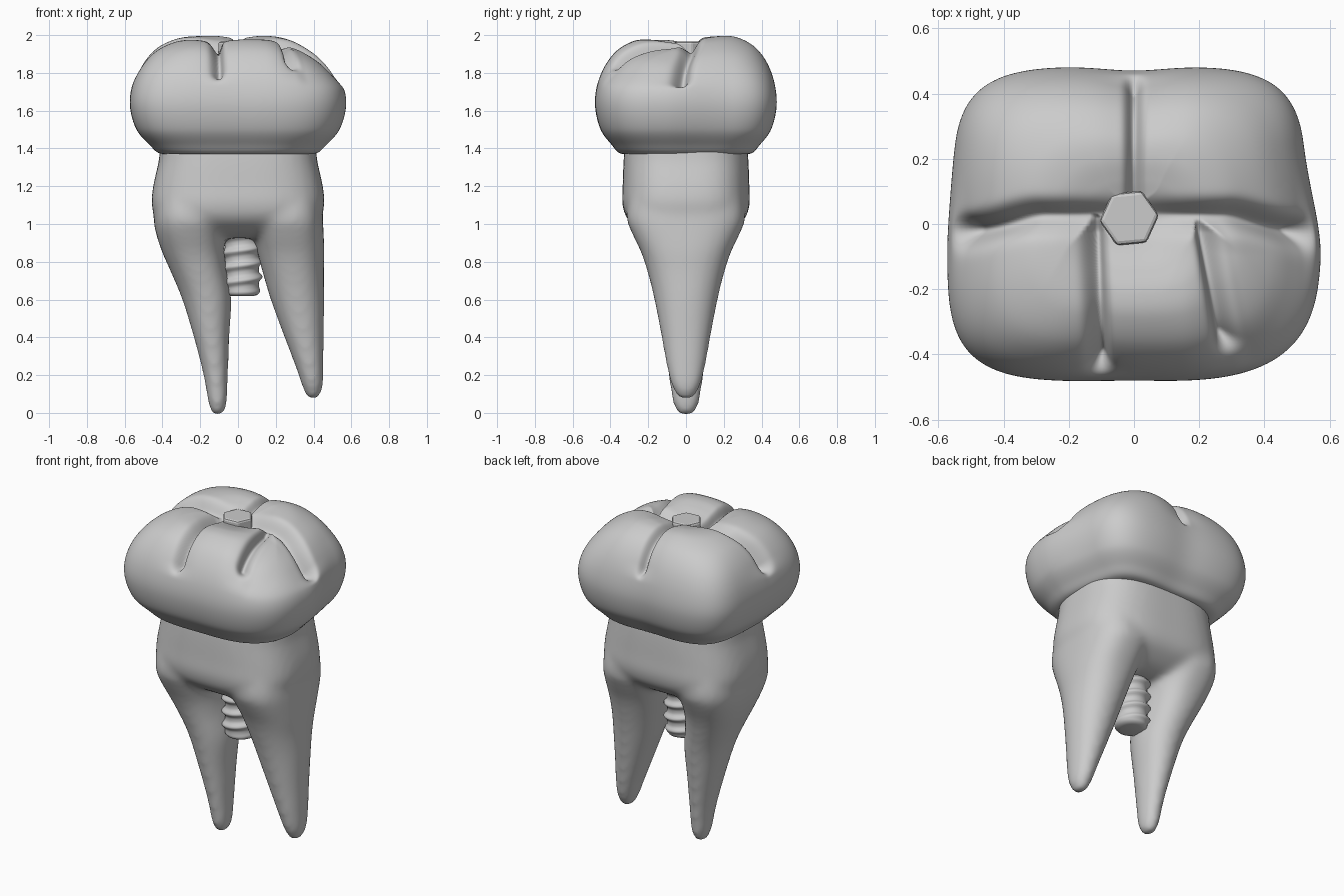
import bpy, math
from mathutils import Vector

if "Cube" in bpy.data.objects:
    bpy.data.objects.remove(bpy.data.objects["Cube"])

enamel = bpy.data.materials.new("enamel")
enamel.diffuse_color = (.88, .87, .85, 1)
enamel.use_nodes = True
enamel.node_tree.nodes["Principled BSDF"].inputs["Base Color"].default_value = enamel.diffuse_color


def smooth(a, b, v):
    t = min(1, max(0, (v - a) / (b - a)))
    return t * t * (3 - 2 * t)


def curve(rows, steps):
    """Catmull-Rom samples through rows of numbers."""
    pts = [Vector(r) for r in rows]
    pts = [pts[0]] + pts + [pts[-1]]
    out = []
    for i in range(1, len(pts) - 2):
        p0, p1, p2, p3 = pts[i - 1:i + 3]
        for k in range(steps):
            t = k / steps
            out.append(0.5 * (2 * p1 + (p2 - p0) * t + (2 * p0 - 5 * p1 + 4 * p2 - p3) * t * t
                              + (3 * p1 - p0 - 3 * p2 + p3) * t ** 3))
    return out + [pts[-2]]


def oval(angle, rx, ry, n):
    c, s = math.cos(angle), math.sin(angle)
    r = ((abs(c) / rx) ** n + (abs(s) / ry) ** n) ** (-1 / n)
    return c * r, s * r


def loft(rings, verts, faces):
    base, m = len(verts), len(rings[0])
    for ring in rings:
        verts.extend(ring)
    for i in range(len(rings) - 1):
        for j in range(m):
            a, b = base + i * m + j, base + i * m + (j + 1) % m
            faces.append((a, b, b + m, a + m))
    faces.append(tuple(base + j for j in reversed(range(m))))
    faces.append(tuple(base + (len(rings) - 1) * m + j for j in range(m)))


def make(name, verts, faces):
    me = bpy.data.meshes.new(name)
    me.from_pydata(verts, [], faces)
    me.polygons.foreach_set("use_smooth", [True] * len(me.polygons))
    me.materials.append(enamel)
    ob = bpy.data.objects.new(name, me)
    bpy.context.collection.objects.link(ob)
    return ob


# Crown: rounded-box dome with cusps and carved fissures
profile = [(.3, 1.40), (.6, 1.375), (.73, 1.375), (.82, 1.42), (.94, 1.50), (1, 1.62), (.98, 1.74),
           (.9, 1.85), (.77, 1.935), (.6, 1.985), (.45, 1.997), (.3, 1.985), (.15, 1.965), (.01, 1.955)]
# fissures: start, end, width, depth
fissures = [((-.13, .02), (-.11, -.43), .028, .07), ((.22, .02), (.29, -.36), .028, .07),
            ((0, .02), (0, .45), .022, .05)]


def seg_dist(x, y, a, b):
    a, b, p = Vector(a), Vector(b), Vector((x, y))
    t = min(1, max(0, (p - a).dot(b - a) / (b - a).length_squared))
    return (p - a - (b - a) * t).length


def crown_point(f, z, angle):
    c, s = math.cos(angle), math.sin(angle)
    corner = 4.3 - 1.0 * smooth(0, .3, c) * smooth(0, .3, -s)
    n = 2.4 + (corner - 2.4) * smooth(.3, .95, f)
    x, y = oval(angle, .572 * f, .482 * f, n)
    x *= 1 - (.08 if x > 0 else .03) * smooth(-.1, .25, y)
    y *= 1 - .025 * math.exp(-(x / .13) ** 2) * (1 if y > 0 else .2)
    if z < 1.6:
        return Vector((x, y, z))
    # Right side and the small front right cusp sit lower
    drop = (.04 * smooth(.15, .45, x) + .02 * smooth(.03, -.03, y)) * smooth(1.62, 1.9, z)
    split = x - .22 + .2 * min(0, y)
    drop += .022 * smooth(0, .07, split) * smooth(.05, -.1, y) * smooth(1.7, 1.92, z)
    p = Vector((x, y, z - drop))
    # Main fissure runs left to right, its back wall steeper
    d = y - (.03 - .05 * smooth(.3, .55, abs(x)))
    cut = .08 * math.exp(-(d / (.035 if d > 0 else .045)) ** 2) + .012 * math.exp(-(d / .12) ** 2)
    cut *= 1 - .5 * math.exp(-((x + .015) ** 2 + (y - .02) ** 2) / .02)
    for a, b, w, depth in fissures:
        e = seg_dist(x, y, a, b)
        cut = max(cut, depth * math.exp(-(e / w) ** 2) + .015 * math.exp(-(e / .08) ** 2))
    cut *= smooth(1.74, 1.84, z)
    return p - (p - Vector((0, 0, 1.3))).normalized() * cut


M = 320
v, fc = [], []
loft([[crown_point(q[0], q[1], 2 * math.pi * j / M) for j in range(M)] for q in curve(profile, 10)], v, fc)
make("crown", v, fc)

# Root trunk and two tapering roots: z, centre x, half width, half depth
trunk = [(.925, .01, .22, .14), (.955, .01, .33, .22), (1.02, 0, .425, .305), (1.1, 0, .457, .337),
         (1.2, 0, .449, .335), (1.34, 0, .418, .33), (1.42, 0, .41, .32), (1.5, 0, .36, .28)]
left_root = [(-.012, -.108, .028, .038), (.05, -.108, .049, .07), (.2, -.118, .065, .095), (.4, -.14, .094, .13),
             (.6, -.165, .13, .168), (.75, -.208, .149, .205), (.85, -.236, .165, .238), (.95, -.252, .182, .285),
             (1.03, -.252, .194, .314), (1.15, -.25, .19, .3)]
right_root = [(.073, .397, .028, .038), (.14, .395, .055, .076), (.25, .378, .075, .104), (.4, .35, .104, .13),
              (.6, .315, .142, .168), (.75, .292, .163, .205), (.85, .28, .177, .238), (.95, .266, .187, .285),
              (1.03, .255, .194, .314), (1.15, .25, .19, .3)]
v, fc = [], []
for rows, n0, n1 in ((trunk, 3, 3), (left_root, 2.1, 2.6), (right_root, 2.1, 2.6)):
    rings = []
    for z, cx, rx, ry in curve(rows, 5):
        ring = []
        for j in range(48):
            x, y = oval(2 * math.pi * j / 48, rx, ry, n0 + (n1 - n0) * smooth(.6, 1, z))
            ring.append((cx + x, y, z))
        rings.append(ring)
    loft(rings, v, fc)
roots = make("roots", v, fc)
rm = roots.modifiers.new("merge", 'REMESH')
rm.mode = 'VOXEL'
rm.voxel_size = .017
rm.use_smooth_shade = True
sm = roots.modifiers.new("soften", 'SMOOTH')
sm.factor = .5
sm.iterations = 18

# Threaded implant screw between the roots
rings = [[(.02 + r * math.cos(2 * math.pi * j / 48), r * math.sin(2 * math.pi * j / 48), z) for j in range(48)]
         for r, z in ((.06, .618), (.083, .624))]
for i in range(70):
    z = .635 + i * .0085
    ring = []
    for j in range(48):
        a = 2 * math.pi * j / 48
        wave = .5 + .5 * math.cos(2 * math.pi * z / .08 - a)
        r = .09 + .02 * wave ** 2 * smooth(.62, .68, z)
        ring.append((.02 + r * math.cos(a), r * math.sin(a), z))
    rings.append(ring)
v, fc = [], []
loft(rings, v, fc)
make("implant_screw", v, fc)

# Hexagonal post showing in the middle of the chewing surface
bpy.ops.mesh.primitive_cylinder_add(vertices=6, radius=.092, depth=.3, location=(-.015, .018, 1.815),
                                    rotation=(0, 0, .62))
post = bpy.context.object
post.name = "implant_post"
post.data.materials.append(enamel)
bv = post.modifiers.new("bevel", 'BEVEL')
bv.width = .012
bv.segments = 2
